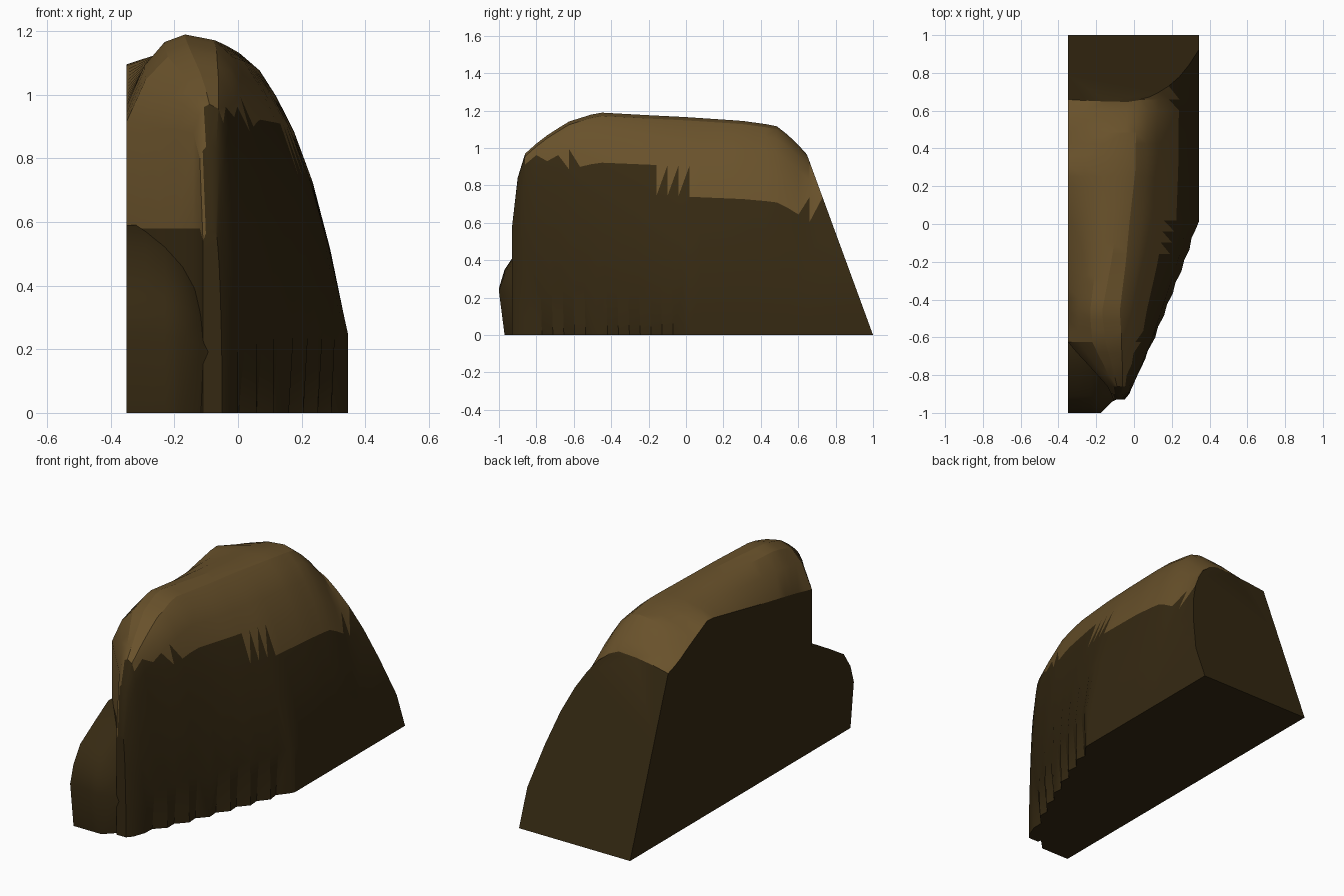
import bpy, bmesh

if "Cube" in bpy.data.objects:
    bpy.data.objects.remove(bpy.data.objects["Cube"])


def material(name, colour):
    m = bpy.data.materials.new(name)
    m.diffuse_color = (*colour, 1)
    m.use_nodes = True
    m.node_tree.nodes["Principled BSDF"].inputs["Base Color"].default_value = m.diffuse_color
    return m


LIGHT = material("light_brown_rock", (0.14, 0.083, 0.024))
DARK = material("dark_brown_rock", (0.036, 0.022, 0.006))

# Crag sections: y, left x, left z, ridge x, ridge z, right x
ROWS = [
    (-0.93, -0.11, 0.54, -0.08, 0.58, -0.05),
    (-0.90, -0.12, 0.80, -0.09, 0.84, -0.025),
    (-0.86, -0.14, 0.88, -0.09, 0.97, 0.0),
    (-0.77, -0.22, 0.89, -0.11, 1.05, 0.045),
    (-0.63, -0.35, 0.915, -0.15, 1.14, 0.11),
    (-0.47, -0.35, 0.95, -0.17, 1.19, 0.175),
    (-0.20, -0.35, 1.00, -0.12, 1.175, 0.28),
    (0.00, -0.35, 1.04, -0.09, 1.165, 0.345),
    (0.30, -0.35, 1.10, -0.05, 1.145, 0.345),
    (0.48, -0.35, 1.01, -0.05, 1.12, 0.345),
    (0.57, -0.35, 0.96, -0.04, 1.05, 0.345),
    (0.66, -0.35, 0.93, -0.03, 0.95, 0.345),
]
# Right flank from ridge to foot: share of width, share of height
FLANK = [(0.15, 0.985), (0.3, 0.94), (0.43, 0.87), (0.57, 0.775), (0.72, 0.635),
         (0.86, 0.45), (1, 0.215), (1, 0)]


def row_at(y):
    for a, b in zip(ROWS, ROWS[1:]):
        if y <= b[0]:
            t = max(0, (y - a[0]) / (b[0] - a[0]))
            return [p + (q - p) * t for p, q in zip(a, b)]
    return ROWS[-1]


def section(y, i):
    _, xl, zl, xp, zp, xr = row_at(y)
    pts = [(xl, y, 0), (xl, y, min(0.58, zl - 0.03)), (xl, y, zl)]
    for u, v in ((0.3, 0.58), (0.65, 0.9), (1, 1)):
        pts.append((xl + (xp - xl) * u, y, zl + (zp - zl) * v))
    power = 0.6 + 0.4 * min(1, max(0, (y + 0.6) / 0.6))
    for u, v in FLANK:
        x = xp + (xr - xp) * u ** power
        yy = y
        if -0.9 < y < 0.0 and u == 1:      # jagged, leaning foot
            x -= (0.028 if i % 2 else 0) * (1 if v == 0 else 0.3)
            yy += 0.03 * (1 - v)
        pts.append((x, yy, zp * v))
    return pts


def loft(bm, sections):
    rings = [[bm.verts.new(p) for p in s] for s in sections]
    n = len(rings[0])
    for a, b in zip(rings, rings[1:]):
        for k in range(n):
            bm.faces.new((a[k], a[(k + 1) % n], b[(k + 1) % n], b[k]))
    bm.faces.new(rings[0])
    bm.faces.new(rings[-1])


def is_light(f):
    c, n = f.calc_center_median(), f.normal
    if n.x < -0.97 or n.z < -0.5 or (n.y > 0.9 and n.z < 0.5):
        return False                        # flat left, base and back
    if n.x < -0.2 and c.y < -0.6:
        return c.z > 0.6                    # worn front left facet
    if c.x < -0.1:
        return c.z > 0.8
    limit = 0.68 if c.y > 0.0 else 0.84 if c.y > -0.15 else 0.94
    return c.z > limit


def finish(bm, name, angle):
    bmesh.ops.triangulate(bm, faces=bm.faces[:])
    bmesh.ops.recalc_face_normals(bm, faces=bm.faces[:])
    bm.normal_update()
    for f in bm.faces:
        f.material_index = 0 if name == "crag" and is_light(f) else 1
    me = bpy.data.meshes.new(name)
    bm.to_mesh(me)
    bm.free()
    me.materials.append(LIGHT)
    me.materials.append(DARK)
    ob = bpy.data.objects.new(name, me)
    bpy.context.collection.objects.link(ob)
    bpy.ops.object.select_all(action="DESELECT")
    ob.select_set(True)
    bpy.context.view_layer.objects.active = ob
    bpy.ops.object.shade_smooth_by_angle(angle=angle)


# Main crag, lofted front to back and cut by the sloping back plane
bm = bmesh.new()
ys = [-0.93, -0.90, -0.86] + [-0.80 + 0.0584 * i for i in range(26)] + [1.06]
loft(bm, [section(y, i) for i, y in enumerate(ys)])
bmesh.ops.recalc_face_normals(bm, faces=bm.faces[:])
bmesh.ops.bisect_plane(bm, geom=bm.verts[:] + bm.edges[:] + bm.faces[:], dist=1e-5,
                       plane_co=(0, 1, 0), plane_no=(0, 2.73, 1), clear_outer=True)
bmesh.ops.holes_fill(bm, edges=[e for e in bm.edges if e.is_boundary], sides=0)
finish(bm, "crag", 0.4)

# Rounded toe at the front left, lofted along x
TOE = [(-0.97, 0), (-1.0, 0.25), (-0.97, 0.35), (-0.91, 0.44), (-0.78, 0.52),
       (-0.66, 0.59), (-0.58, 0.59), (-0.58, 0)]
STEPS = [(-0.35, 0, 1), (-0.29, 0, 1), (-0.23, 0, 0.98), (-0.175, 0, 0.93),
         (-0.115, 0.06, 0.85), (-0.05, 0.09, 0.6)]
bm = bmesh.new()
loft(bm, [[(x, y + (dy if y < -0.6 else 0), z * s) for y, z in TOE] for x, dy, s in STEPS])
finish(bm, "toe", 0.8)
